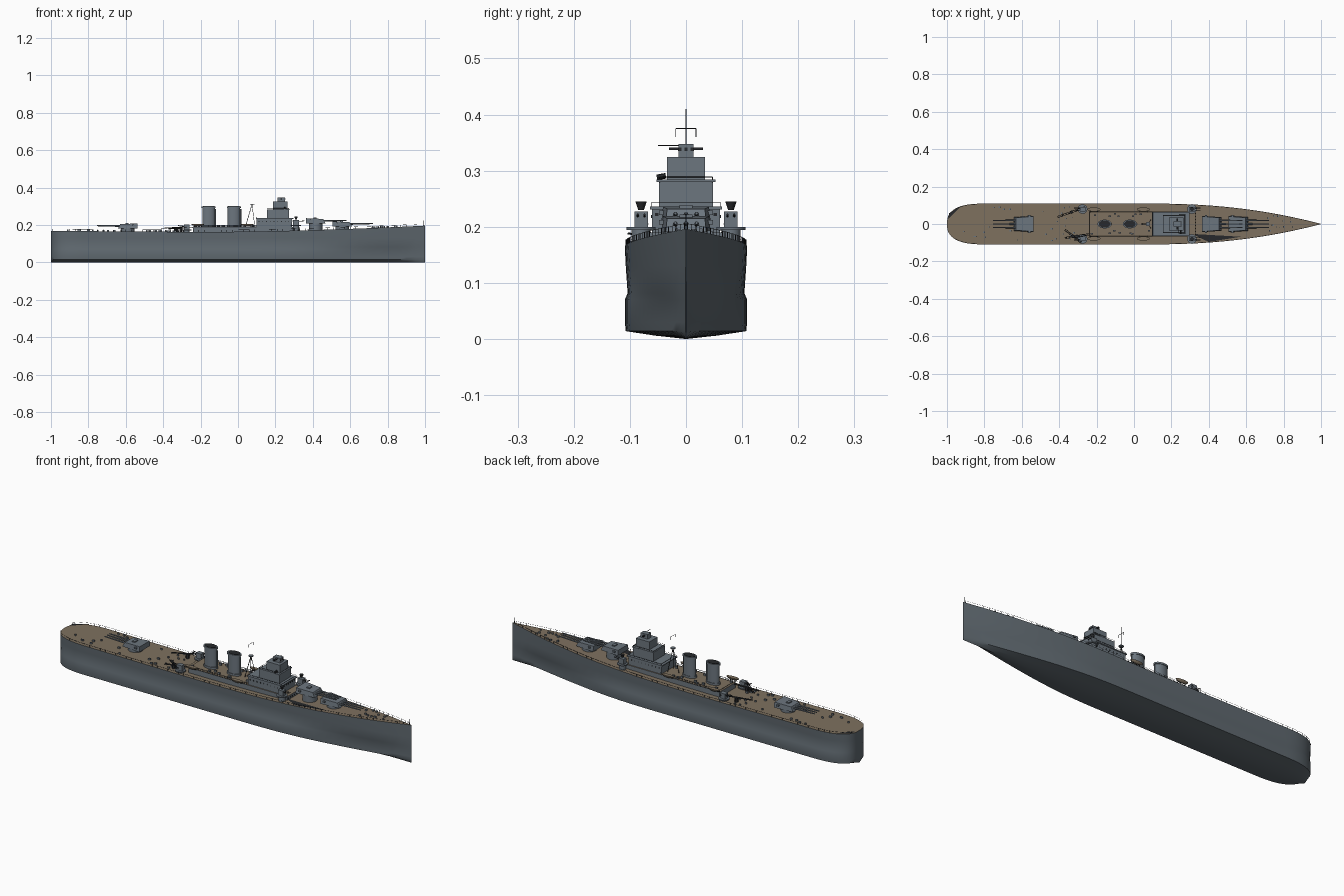
import bpy, bmesh, math, random
from mathutils import Vector, Matrix

if "Cube" in bpy.data.objects:
    bpy.data.objects.remove(bpy.data.objects["Cube"])
random.seed(4)


def material(name, rgb):
    m = bpy.data.materials.new(name)
    m.use_nodes = True
    m.diffuse_color = (*rgb, 1)
    bsdf = next(n for n in m.node_tree.nodes if n.type == 'BSDF_PRINCIPLED')
    bsdf.inputs["Base Color"].default_value = (*rgb, 1)
    return m


HULL = material("hull grey", (.115, .14, .16))
GREY = material("structure grey", (.15, .18, .21))
WOOD = material("deck wood", (.21, .165, .115))
DARK = material("dark metal", (.02, .022, .025))


def finish(name, bm, *mats, angle=35):
    bmesh.ops.recalc_face_normals(bm, faces=bm.faces)
    me = bpy.data.meshes.new(name)
    bm.to_mesh(me)
    bm.free()
    for m in mats:
        me.materials.append(m)
    me.shade_smooth()
    me.set_sharp_from_angle(angle=math.radians(angle))
    ob = bpy.data.objects.new(name, me)
    bpy.context.collection.objects.link(ob)
    return ob


def add_box(bm, x0, x1, y0, y1, z0, z1):
    size = Matrix.Diagonal((x1 - x0, y1 - y0, z1 - z0, 1))
    place = Matrix.Translation(((x0 + x1) / 2, (y0 + y1) / 2, (z0 + z1) / 2))
    return bmesh.ops.create_cube(bm, size=1, matrix=place @ size)["verts"]


def add_bar(bm, a, b, r, r2=None, sides=8):
    a, b = Vector(a), Vector(b)
    turn = (b - a).to_track_quat('Z', 'Y').to_matrix().to_4x4()
    bmesh.ops.create_cone(bm, cap_ends=True, segments=sides, radius1=r,
                          radius2=r if r2 is None else r2, depth=(b - a).length,
                          matrix=Matrix.Translation((a + b) / 2) @ turn)


def box(name, mat, *dims):
    bm = bmesh.new()
    add_box(bm, *dims)
    return finish(name, bm, mat)


def bars(name, mat, items, sides=8):
    bm = bmesh.new()
    for it in items:
        add_bar(bm, *it, sides=sides)
    return finish(name, bm, mat)


# Hull plan and sheer
def half(x):
    if x > .1:
        return max(.0008, .109 * (1 - ((x - .1) / .9) ** 2.2))
    if x < -.8:
        u = min(1, (-.8 - x) / .2)
        return max(.0008, .109 * (1 - u ** 2.6) ** (1 / 2.6))
    return .109


def sheer(x):
    return .163 + .033 * max(0, (x + .1) / 1.1) ** 1.6 + .005 * max(0, (-x - .3) / .7)


def section(x):
    w, top = half(x), sheer(x)
    fine = max(0, (x - .3) / .7) ** 1.5
    low = w * (1 - .35 * fine)
    mid = w * (.955 - .1 * fine)
    side = [(w, top), (w * (.985 - .03 * fine), .13), (mid, .082), (low, .070),
            (low, .03), (low * .985, .014), (low * .5, .006)]
    return side + [(0, 0)] + [(-y, z) for y, z in reversed(side)]


stations = [-1 + .2 * (1 - math.cos(i * math.pi / 24)) for i in range(12)]
stations += [-.8 + i * .1 for i in range(10)] + [.15 + i * .05 for i in range(18)]
bm = bmesh.new()
rings = [[bm.verts.new((x, y, z)) for y, z in section(x)] for x in stations]
for p, q in zip(rings, rings[1:]):
    for i in range(len(p) - 1):
        bm.faces.new((p[i], p[i + 1], q[i + 1], q[i]))
bm.faces.new(rings[0])
bm.faces.new(rings[-1])
finish("hull", bm, HULL, angle=40)

bm = bmesh.new()
edges = [[bm.verts.new((x, s * half(x), sheer(x))) for s in (1, -1)] for x in stations]
for p, q in zip(edges, edges[1:]):
    bm.faces.new((p[0], p[1], q[1], q[0]))
finish("main_deck", bm, WOOD)

# Dark patches on the deck
bm = bmesh.new()
for tri in (((.31, -.053), (.57, -.068), (.40, -.096)),
            ((-.994, .025), (-.988, .058), (-.925, .096))):
    bm.faces.new([bm.verts.new((x, y, sheer(x) + .0025)) for x, y in tri])
finish("deck_patches", bm, DARK)

# Railings along both deck edges
bm = bmesh.new()
points = [-.99 + i * .03 for i in range(67)]
for s in (1, -1):
    tops = []
    for x in points:
        foot = Vector((x, s * half(x) * .985, sheer(x)))
        tops.append(foot + Vector((0, 0, .010)))
        add_bar(bm, foot, tops[-1], .0008, sides=4)
    for a, b in zip(tops, tops[1:]):
        add_bar(bm, a, b, .0005, sides=3)
finish("railings", bm, DARK)
bars("bow_staff", DARK, [((.99, 0, .195), (.99, 0, .225), .001)])

# Deckhouse with wooden top
house = box("deckhouse", GREY, -.24, .33, -.066, .066, .155, .190)
house.data.materials.append(WOOD)
for f in house.data.polygons:
    f.material_index = 1 if f.normal.z > .9 else 0
bm = bmesh.new()
for s in (1, -1):
    for z in (.191, .199):
        add_bar(bm, (-.24, s * .065, z), (.1, s * .065, z), .0008, sides=4)
    for i in range(13):
        x = -.24 + i * .028
        add_bar(bm, (x, s * .065, .19), (x, s * .065, .199), .0007, sides=4)
add_bar(bm, (-.24, -.065, .199), (-.24, .065, .199), .0008, sides=4)
finish("deckhouse_railing", bm, DARK)

# Bridge tiers
TIERS = (("bridge_base", .10, .29, .061, .19, .234),
         ("bridge_lower", .155, .272, .048, .234, .283),
         ("bridge_upper", .188, .265, .034, .283, .324),
         ("bridge_top", .212, .252, .013, .324, .348))
for name, x0, x1, w, z0, z1 in TIERS:
    box(name, GREY, x0, x1, -w, w, z0, z1)
box("bridge_walkway", GREY, .095, .297, -.064, .064, .231, .236)
box("bridge_wing", GREY, .24, .275, -.053, .053, .28, .284)
box("top_rangefinder", DARK, .226, .234, -.03, .03, .337, .341)
bars("top_pointer", DARK, [((.24, -.05, .345), (.24, 0, .345), .0012)])
bars("bridge_searchlight", DARK, [((.25, -.052, .288), (.25, -.036, .291), .005)])

# Dark portholes and windows
bm = bmesh.new()
for x1, w, z, n, h in ((.29, .061, .222, 7, .006), (.33, .066, .179, 8, .005),
                       (.252, .013, .338, 3, .006)):
    for i in range(n):
        y = w * (-.85 + 1.7 * i / (n - 1))
        add_box(bm, x1, x1 + .002, y - .003, y + .003, z - h / 2, z + h / 2)
for s in (1, -1):
    for i in range(9):
        x = .112 + i * .02
        add_box(bm, x - .002, x + .002, s * .0615 - .001, s * .0615 + .001, .216, .221)
finish("windows", bm, DARK)

# Bridge rails
bm = bmesh.new()
for x0, x1, w, z in ((.10, .294, .062, .243), (.155, .272, .047, .289)):
    corners = [(x0, -w, z), (x1, -w, z), (x1, w, z), (x0, w, z)]
    for a, b in zip(corners, corners[1:] + corners[:1]):
        add_bar(bm, a, b, .0007, sides=4)
    for x, y, top in corners:
        add_bar(bm, (x, y, top - .01), (x, y, top), .0008, sides=4)
finish("bridge_rails", bm, DARK)

# Funnels, oval, with rim and dark mouth
for n, x in enumerate((-.157, -.022)):
    for part, mat, r, z0, z1 in (("shaft", GREY, .034, .185, .295),
                                 ("foot", GREY, .038, .185, .20),
                                 ("rim", GREY, .038, .290, .299),
                                 ("mouth", DARK, .031, .298, .301)):
        bm = bmesh.new()
        add_bar(bm, (0, 0, z0), (0, 0, z1), r, sides=28)
        bmesh.ops.transform(bm, verts=bm.verts,
                            matrix=Matrix.Translation((x, 0, 0)) @ Matrix.Diagonal((1, .62, 1, 1)))
        finish(f"funnel_{part}_{n + 1}", bm, mat)
    bars(f"funnel_pipe_{n + 1}", GREY, [((x + .037, 0, .19), (x + .037, 0, .285), .003)])

# Tripod mast
bars("mast", DARK, [((.04, 0, .19), (.075, 0, .31), .0016),
                    ((.09, .022, .19), (.075, 0, .31), .0013),
                    ((.09, -.022, .19), (.075, 0, .31), .0013),
                    ((.075, 0, .31), (.075, 0, .41), .0009),
                    ((.075, -.018, .375), (.075, .018, .375), .0009),
                    ((.075, -.018, .36), (.075, -.018, .375), .0007),
                    ((.075, .018, .36), (.075, .018, .375), .0007)], sides=5)
bars("mast_platform", GREY, [((.075, 0, .308), (.075, 0, .312), .012)], sides=12)


# Triple gun turrets
def turret(name, x, z, d, length):
    bm = bmesh.new()
    verts = add_box(bm, x - .052, x + .052, -.044, .044, z, z + .027)
    for v in verts:
        front = (v.co.x - x) * d > 0
        if front:
            v.co.y *= .82
        if v.co.z > z + .01:
            v.co.y *= .93
            v.co.x -= d * .012 if front else 0
            v.co.z -= .004 if front else 0
    add_box(bm, x - d * .03 - .006, x - d * .03 + .006, -.048, .048, z + .012, z + .02)
    add_box(bm, x - .012, x + .004, -.012, .012, z + .02, z + .030)
    finish(name, bm, GREY)
    bars(name + "_barbette", GREY, [((x, 0, sheer(x) - .01), (x, 0, z), .036)], sides=24)
    bars(name + "_barrels", GREY,
         [((x + d * .04, y, z + .013), (x + d * length, y, z + .015), .0045, .0028)
          for y in (-.019, 0, .019)])


turret("forward_turret", .557, .192, 1, .165)
turret("raised_turret", .415, .209, 1, .165)
turret("aft_turret", -.59, .181, -1, .165)

# Side gun mounts and directors
for where, x in (("fore", .31), ("aft", -.275)):
    for side, s in (("left", 1), ("right", -1)):
        y, z = s * .08, (.19 if x > 0 else .165)
        tag = f"{where}_{side}"
        bars("mount_base_" + tag, GREY, [((x, y, .16), (x, y, z + .006), .017),
                                         ((x, y, z + .004), (x, y, z + .010), .026)], 16)
        box("mount_house_" + tag, GREY, x - .015, x + .015, y - .012, y + .012, z + .01, z + .037)
        bars("mount_guns_" + tag, DARK,
             [((x, y + k, z + .027), (x + .045 * (1 if x > 0 else -1), y + k, z + .032), .0018)
              for k in (-.006, .006)])
        if x > 0:
            bars("director_" + tag, DARK, [((x, y, .23), (x, y, .245), .005, .010)], 10)

# Ship's boats, tapered at both ends
for side, s in (("left", 1), ("right", -1)):
    for n, x in enumerate((-.215, .05)):
        bm = bmesh.new()
        bmesh.ops.create_uvsphere(bm, u_segments=14, v_segments=8, radius=1,
                                  matrix=Matrix.Translation((x, s * .078, .206))
                                  @ Matrix.Diagonal((.036, .011, .013, 1)))
        bmesh.ops.bisect_plane(bm, geom=bm.verts[:] + bm.edges[:] + bm.faces[:],
                               plane_co=(0, 0, .206), plane_no=(0, 0, 1), clear_outer=True)
        bmesh.ops.holes_fill(bm, edges=bm.edges)
        finish(f"boat_{side}_{n + 1}", bm, WOOD)
        bars(f"boat_davits_{side}_{n + 1}", DARK,
             [((x + k, s * .06, .188), (x + k, s * .08, .195), .0015) for k in (-.02, .02)])

# Lattice crane booms and catapult aft of the deckhouse
for name, a, b in (("right_boom", (-.37, -.03, .182), (-.28, -.10, .188)),
                   ("left_boom", (-.41, .037, .182), (-.26, .09, .192)),
                   ("catapult", (-.37, -.075, .178), (-.24, -.055, .186))):
    a, b = Vector(a), Vector(b)
    off = (b - a).cross(Vector((0, 0, 1))).normalized() * .004
    items = [(a + off, b + off, .0018), (a - off, b - off, .0018)]
    for i in range(8):
        p, q = a.lerp(b, i / 8), a.lerp(b, (i + 1) / 8)
        k = off if i % 2 else -off
        items.append((p + k, q - k, .0012))
    mid = a.lerp(b, .5)
    items.append(((mid.x, mid.y, .16), mid, .009))
    bars(name, DARK, items, sides=6)

# Vents, lockers and bollards scattered over the deck
bm = bmesh.new()
for i in range(44):
    x = random.choice((random.uniform(-.93, -.28), random.uniform(-.5, -.25), random.uniform(.7, .85)))
    y = random.choice((-1, 1)) * random.uniform(.1, .85) * half(x)
    if abs(x + .59) > .07 or abs(y) > .06:
        r = random.uniform(.003, .006)
        add_box(bm, x - r, x + r, y - r * .7, y + r * .7, sheer(x) - .002, sheer(x) + .008)
for i in range(14):
    x, y = random.uniform(-.23, .09), random.choice((-1, 1)) * random.uniform(.032, .055)
    add_box(bm, x - .006, x + .006, y - .004, y + .004, .188, .200)
finish("deck_fittings", bm, GREY)
